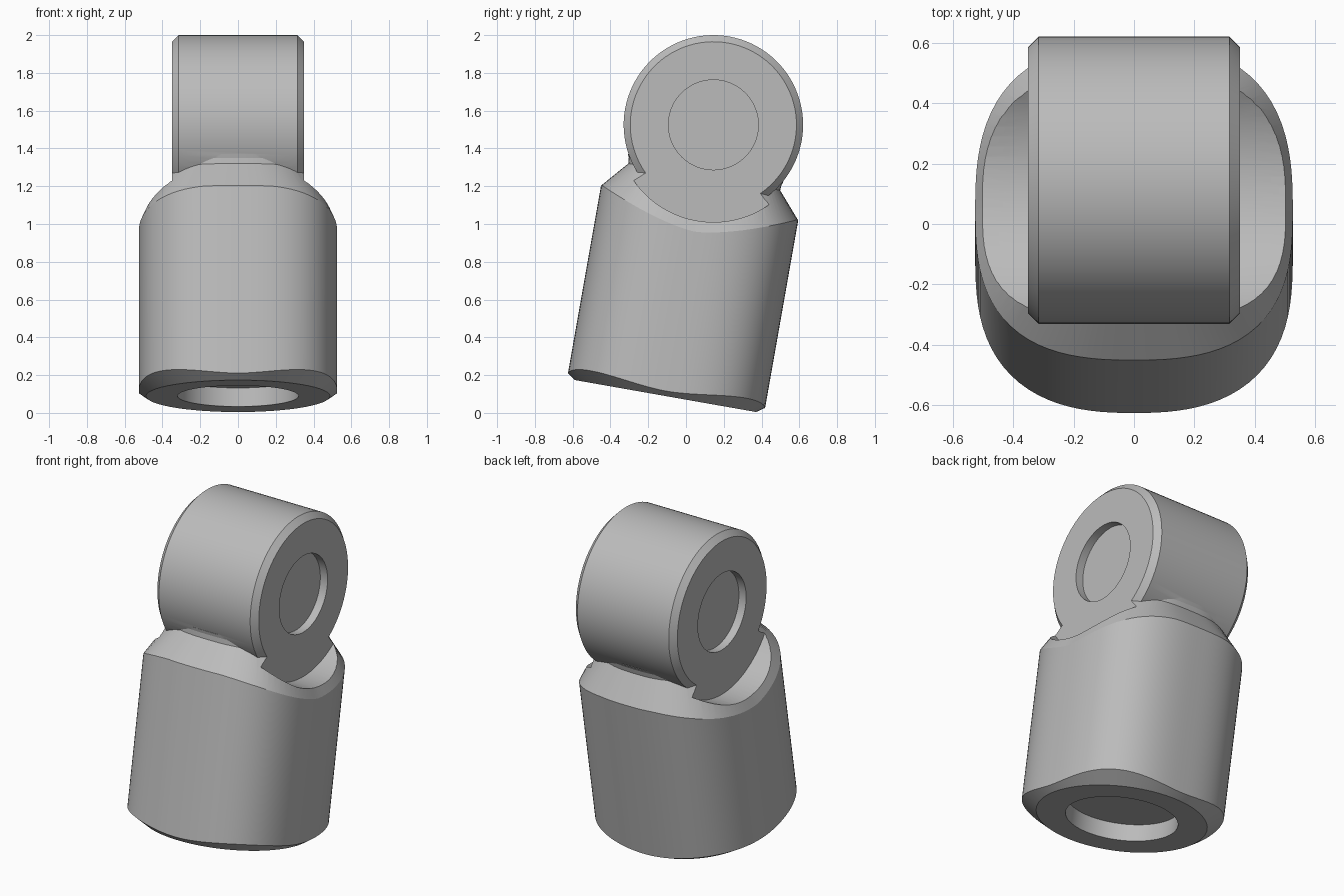
import bpy, bmesh
from math import sin, cos, pi, radians
from mathutils import Matrix

old = bpy.data.objects.get("Cube")
if old:
    bpy.data.objects.remove(old, do_unlink=True)

PIVOT = (0, 0.145, 1.525)
TILT = Matrix.Translation(PIVOT) @ Matrix.Rotation(radians(-10), 4, 'X')
SEG = 96

grey = bpy.data.materials.new("plain grey")
grey.use_nodes = True
grey.diffuse_color = (0.5, 0.5, 0.5, 1)
grey.node_tree.nodes["Principled BSDF"].inputs["Base Color"].default_value = (0.5, 0.5, 0.5, 1)


def loft(name, rings):
    """Closed solid through rings of points."""
    bm = bmesh.new()
    loops = [[bm.verts.new(p) for p in ring] for ring in rings]
    for a, b in zip(loops, loops[1:]):
        for i in range(SEG):
            j = (i + 1) % SEG
            bm.faces.new((a[i], a[j], b[j], b[i]))
    bm.faces.new(loops[0][::-1])
    bm.faces.new(loops[-1])
    bmesh.ops.recalc_face_normals(bm, faces=bm.faces)
    mesh = bpy.data.meshes.new(name)
    bm.to_mesh(mesh)
    bm.free()
    mesh.materials.append(grey)
    obj = bpy.data.objects.new(name, mesh)
    bpy.context.collection.objects.link(obj)
    obj.matrix_world = TILT
    return obj


def ring(point):
    return [point(2 * pi * i / SEG) for i in range(SEG)]


def drum(name, profile):
    """Turned solid along x from (x, radius) pairs."""
    return loft(name, [ring(lambda t, x=x, r=r: (x, r * cos(t), r * sin(t)))
                       for x, r in profile])


# Barrel: rounded-square section with bevelled ends
def radius(t, n=2.7):
    return (abs(cos(t) / 0.525) ** n + abs(sin(t) / 0.53) ** n) ** (-1 / n)


def section(scale, height):
    return ring(lambda t: (scale * radius(t) * cos(t), scale * radius(t) * sin(t), height(t)))


def shoulder(t):
    return -0.574 + 0.154 * min(1, abs(radius(t) * sin(t)) / 0.52) ** 1.5


barrel = loft("barrel_with_cross_drum", [
    ring(lambda t: (0.487 * cos(t), 0.487 * sin(t), -1.458)),
    section(1, lambda t: -1.458 + 0.7 * (radius(t) - 0.487)),
    section(1, shoulder),
    section(0.77, lambda t: -0.28),
    section(0.775, lambda t: -0.25),
    section(0.79, lambda t: -0.23),
])

# Cross drum, trimmed to its final width by the side pockets
cross_drum = drum("cross_drum", [(-0.355, 0.435), (-0.315, 0.475),
                                 (0.315, 0.475), (0.355, 0.435)])

# Cutters: side pockets, side dimples and the base socket
cutters = []
for s in (-1, 1):
    cutters.append(drum("pocket_cutter", [(s * 0.35, 0.515), (s * 0.8, 0.515)]))
    cutters.append(drum("dimple_cutter", [(s * 0.30, 0.238), (s * 0.5, 0.238)]))
cutters.append(loft("socket_cutter", [
    ring(lambda t, z=z: (0.32 * cos(t), 0.32 * sin(t), z)) for z in (-1.6, -1.358)]))

bpy.context.view_layer.objects.active = barrel
for tool, op in [(cross_drum, 'UNION')] + [(c, 'DIFFERENCE') for c in cutters]:
    mod = barrel.modifiers.new("cut", 'BOOLEAN')
    mod.operation, mod.object, mod.solver = op, tool, 'EXACT'
    bpy.ops.object.modifier_apply(modifier=mod.name)
    bpy.data.objects.remove(tool, do_unlink=True)

# Smooth walls with crisp bevel edges
bpy.ops.object.select_all(action='DESELECT')
barrel.select_set(True)
bpy.ops.object.shade_smooth_by_angle(angle=radians(16))
